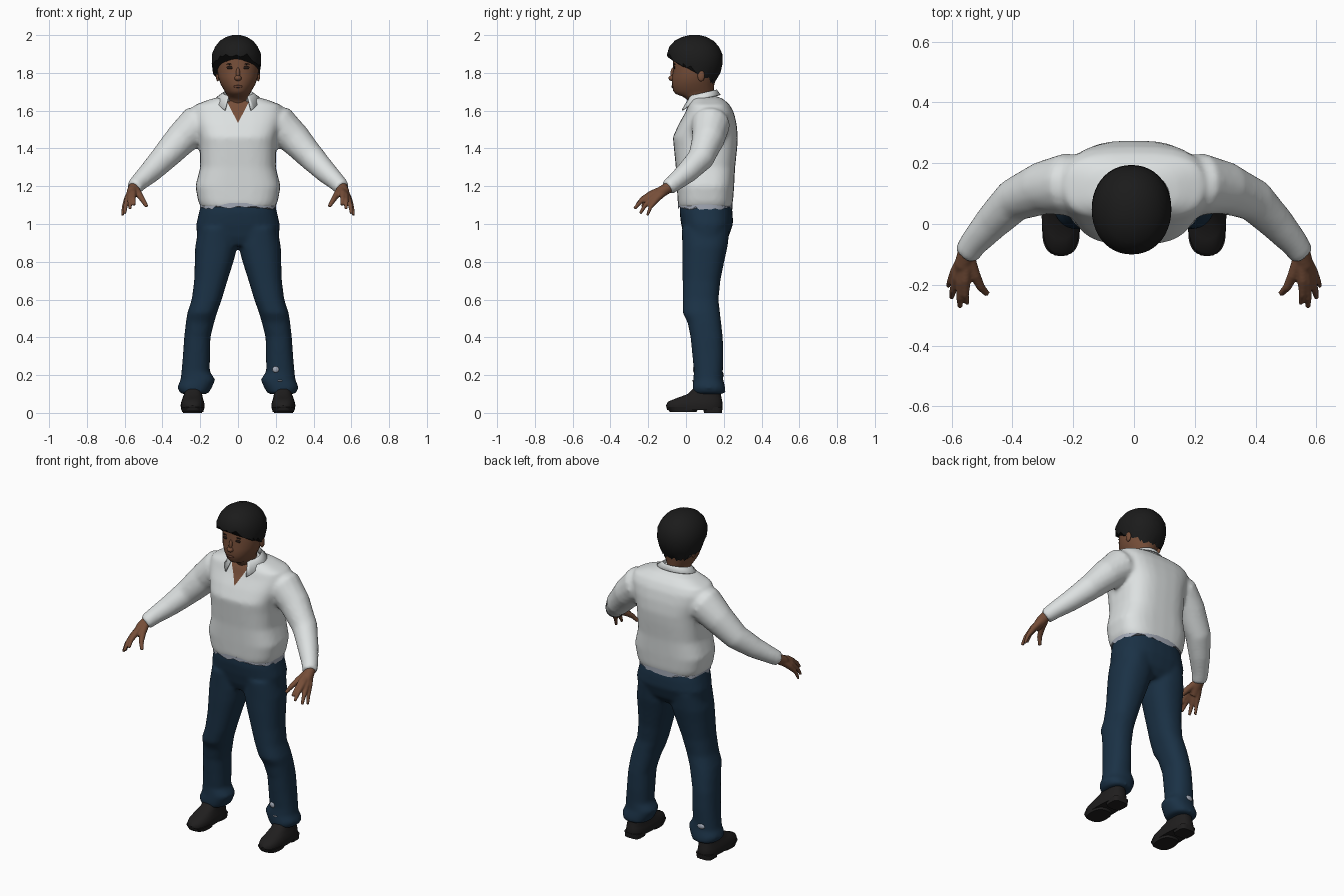
import bpy, bmesh, random
from math import sin, cos, pi, radians
from mathutils import Vector

random.seed(4)
if "Cube" in bpy.data.objects:
    bpy.data.objects.remove(bpy.data.objects["Cube"])


def material(name, *rgb):
    m = bpy.data.materials.new(name)
    m.use_nodes = True
    m.diffuse_color = (*rgb, 1)
    m.node_tree.nodes["Principled BSDF"].inputs["Base Color"].default_value = (*rgb, 1)
    return m


SKIN = material("brown skin", 0.18, 0.076, 0.04)
HAIR = material("black hair", 0.011, 0.011, 0.011)
SHIRT = material("white cloth", 0.72, 0.75, 0.75)
LINING = material("grey lining", 0.36, 0.39, 0.46)
DENIM = material("navy denim", 0.0105, 0.031, 0.06)
SHOE = material("black leather", 0.014, 0.013, 0.013)
EYE = material("dark eye", 0.02, 0.011, 0.008)
LIP = material("lip brown", 0.125, 0.05, 0.03)


def section(z, x0, x1, y0, y1, p=2.0, n=28):
    """Horizontal rounded ring filling the given bounds."""
    def side(c, a, b):
        return (a + b) / 2 + (b - a) / 2 * (abs(c) ** (2 / p)) * (1 if c > 0 else -1)
    return [Vector((side(cos(2 * pi * i / n), x0, x1), side(sin(2 * pi * i / n), y0, y1), z))
            for i in range(n)]


def loft(bm, rings):
    """Closed skin over a list of rings."""
    rows = [[bm.verts.new(p) for p in ring] for ring in rings]
    n = len(rows[0])
    for a, b in zip(rows, rows[1:]):
        for i in range(n):
            bm.faces.new((a[i], a[(i + 1) % n], b[(i + 1) % n], b[i]))
    bm.faces.new(rows[0][::-1])
    bm.faces.new(rows[-1])


def tube(bm, path, radii, n=14):
    """Round limb along a path."""
    pts = [Vector(p) for p in path]
    rings = []
    for i, p in enumerate(pts):
        d = pts[min(i + 1, len(pts) - 1)] - pts[max(i - 1, 0)]
        q = d.to_track_quat("Z", "Y")
        rings.append([p + q @ Vector((cos(2 * pi * k / n), sin(2 * pi * k / n), 0)) * radii[i]
                      for k in range(n)])
    loft(bm, rings)


def finish(bm, name, mat, voxel=0, smooth=0, angle=50):
    """Make an object; optionally fuse its pieces into one skin."""
    bmesh.ops.recalc_face_normals(bm, faces=bm.faces)
    mesh = bpy.data.meshes.new(name)
    bm.to_mesh(mesh)
    bm.free()
    ob = bpy.data.objects.new(name, mesh)
    bpy.context.collection.objects.link(ob)
    bpy.ops.object.select_all(action="DESELECT")
    ob.select_set(True)
    bpy.context.view_layer.objects.active = ob
    if voxel:
        r = ob.modifiers.new("fuse", "REMESH")
        r.mode, r.voxel_size = "VOXEL", voxel
        s = ob.modifiers.new("soften", "SMOOTH")
        s.iterations = smooth
        for m in ("fuse", "soften"):
            bpy.ops.object.modifier_apply(modifier=m)
    ob.data.materials.clear()
    ob.data.materials.append(mat)
    bpy.ops.object.shade_smooth_by_angle(angle=radians(angle))
    return ob


def blob(name, centre, size, mat):
    bm = bmesh.new()
    bmesh.ops.create_uvsphere(bm, u_segments=16, v_segments=10, radius=1)
    for v in bm.verts:
        v.co = Vector(a * b for a, b in zip(v.co, size)) + Vector(centre)
    return finish(bm, name, mat)


# Shirt: torso and both sleeves fused
bm = bmesh.new()
TORSO = [(1.088, -.04, .242, .197), (1.12, -.044, .249, .211), (1.2, -.049, .255, .226),
         (1.3, -.054, .26, .2), (1.4, -.064, .271, .202), (1.46, -.07, .275, .207),
         (1.53, -.038, .268, .228), (1.59, -.004, .254, .242), (1.63, .012, .232, .23),
         (1.66, .032, .2, .15), (1.676, .04, .165, .085)]
loft(bm, [section(z, -w, w, a, b, 2.9) for z, a, b, w in TORSO])
for s in (1, -1):
    tube(bm, [(s * .15, .13, 1.54), (s * .22, .13, 1.525), (s * .3, .118, 1.45), (s * .395, .078, 1.347),
              (s * .465, .007, 1.275), (s * .525, -.06, 1.22), (s * .553, -.1, 1.19)],
         [.09, .104, .088, .072, .06, .048, .043])
shirt = finish(bm, "shirt", SHIRT, .011, 10)

# Open neck: cut the V into the shirt front and colour it as skin
shirt.data.materials.append(SKIN)
bm = bmesh.new()
bm.from_mesh(shirt.data)
V_LOW, V_SLOPE = 1.535, .52
for s in (1, -1):
    faces = [f for f in bm.faces if f.calc_center_median().y < .07 and f.calc_center_median().z > 1.5]
    geom = list({e for f in faces for e in f.edges} | {v for f in faces for v in f.verts}) + faces
    bmesh.ops.bisect_plane(bm, geom=geom, plane_co=(0, 0, V_LOW), plane_no=(1, 0, -s * V_SLOPE))
for f in bm.faces:
    c = f.calc_center_median()
    if c.y < .07 and abs(c.x) < (c.z - V_LOW) * V_SLOPE:
        f.material_index = 1
bm.to_mesh(shirt.data)
bm.free()

# Shirt tail: ragged lining showing under the hem
bm = bmesh.new()
tail = [section(z, -.202, .202, -.042, .246, 2.6, 48) for z in (1.088, 1.11)]
for p in tail[0]:
    p.z += random.uniform(-.014, .008)
loft(bm, tail)
finish(bm, "shirt_tail", LINING)

# Collar: folded strip with pointed tips, open at the front
bm = bmesh.new()
rows = []
STEPS = 28
for i in range(STEPS + 1):
    t = radians(36 + (324 - 36) * i / STEPS)
    back = -cos(t)
    top = 1.694 + .018 * back
    hem = top - .027 - .075 * max(0, -back - .15)
    rows.append([bm.verts.new((r * sin(t), .085 + ry * back, z)) for r, ry, z in
                 ((.072, .07, top - .035), (.08, .078, top),
                  (.118, .134 if back < 0 else .098, hem))])
for a, b in zip(rows, rows[1:]):
    for k in range(2):
        bm.faces.new((a[k], b[k], b[k + 1], a[k + 1]))
collar = finish(bm, "collar", SHIRT)
collar.modifiers.new("thickness", "SOLIDIFY").thickness = .007

# Trousers: hips and both legs fused
bm = bmesh.new()
HIPS = [(.885, .01, .19, .19), (.93, -.01, .225, .218), (1.0, -.026, .249, .221),
        (1.06, -.034, .247, .207), (1.13, -.03, .235, .19)]
loft(bm, [section(z, -w, w, a, b, 2.5) for z, a, b, w in HIPS])
LEG = [(.98, .015, .207, -.022, .232), (.88, .003, .227, -.02, .22), (.8, .024, .229, -.02, .202),
       (.7, .056, .232, -.018, .182), (.6, .086, .245, -.018, .172), (.53, .111, .268, -.018, .18),
       (.48, .126, .276, .008, .186), (.4, .146, .285, .024, .195), (.3, .148, .292, .034, .198),
       (.22, .15, .299, .042, .195), (.175, .12, .304, .038, .197), (.135, .138, .322, .034, .208),
       (.1, .158, .304, .038, .21)]
for s in (1, -1):
    loft(bm, [section(z, *sorted((s * a, s * b)), c, d, 2.3) for z, a, b, c, d in LEG])
finish(bm, "trousers", DENIM, .011, 6)

# Worn patches low on the trouser legs
blob("front_worn_patch", (.2, .045, .23), (.018, .009, .017), LINING)
blob("front_worn_speck", (.222, .038, .17), (.014, .006, .004), LINING)
blob("back_worn_patch", (-.235, .191, .2), (.024, .009, .016), LINING)

# Shoes: upper, front sole and heel
UPPER = [(.016, .18, .3, -.1, .19), (.04, .176, .304, -.106, .194), (.06, .18, .3, -.095, .192),
         (.078, .186, .294, -.05, .188), (.1, .19, .285, .01, .184), (.15, .192, .28, .06, .18)]
for s, side in ((1, "left"), (-1, "right")):
    def part(name, rows, p):
        b = bmesh.new()
        loft(b, [section(z, *sorted((s * x0, s * x1)), y0, y1, p) for z, x0, x1, y0, y1 in rows])
        finish(b, f"{side}_{name}", SHOE, angle=40)
    part("shoe", UPPER, 2.6)
    part("sole", [(0.004, .184, .296, -.085, .055), (.03, .178, .302, -.104, .07)], 2.6)
    part("heel", [(0, .192, .29, .095, .19), (.03, .188, .292, .09, .194)], 3.5)

# Hands: fingers fanning out from the wrist, index side highest, fused at the palm
FINGERS = [((.483, -.23, 1.092), .012), ((.548, -.262, 1.1), .01), ((.572, -.274, 1.08), .01),
           ((.6, -.243, 1.055), .01), ((.612, -.205, 1.045), .009)]
for s, side in ((1, "left"), (-1, "right")):
    bm = bmesh.new()
    wrist = Vector((s * .55, -.092, 1.194))
    tube(bm, [wrist + Vector((-s * .015, .02, .02)), wrist, wrist + Vector((s * .01, -.04, -.025)),
              wrist + Vector((s * .02, -.075, -.058))], [.028, .03, .03, .022])
    for (x, y, z), r in FINGERS:
        tip = Vector((s * x, y, z))
        bend = Vector((s * .006, -.008, .012))
        tube(bm, [wrist, wrist.lerp(tip, .5) + bend, wrist.lerp(tip, .78) + bend, tip],
             [.022, .018, r + .002, r - .002])
    finish(bm, f"{side}_hand", SKIN, .005, 3)

# Head and neck
bm = bmesh.new()
HEAD = [(1.58, .03, .14, .062), (1.65, .018, .145, .064), (1.676, -.02, .145, .06),
        (1.688, -.054, .145, .062), (1.705, -.068, .147, .072), (1.74, -.074, .15, .092),
        (1.78, -.074, .158, .106), (1.82, -.067, .168, .111), (1.87, -.07, .172, .112),
        (1.92, -.06, .165, .098), (1.97, 0, .11, .05)]
loft(bm, [section(z, -w, w, a, b) for z, a, b, w in HEAD])
finish(bm, "head", SKIN, angle=80)

# Nose and mouth
blob("nose", (0, -.073, 1.772), (.019, .02, .015), SKIN)
blob("nose_bridge", (0, -.066, 1.795), (.011, .017, .034), SKIN)
blob("mouth", (0, -.073, 1.728), (.025, .005, .007), LIP)

# Eyes, brows and ears
for s, side in ((1, "left"), (-1, "right")):
    blob(f"{side}_eye", (s * .043, -.061, 1.828), (.018, .004, .008), EYE)
    blob(f"{side}_brow", (s * .045, -.06, 1.846), (.019, .004, .003), EYE)
    blob(f"{side}_ear", (s * .107, .08, 1.785), (.01, .019, .03), SKIN)

# Hair: cap cut on a slant, with a ragged edge
bm = bmesh.new()
CAP = [(1.72, -.06, .125, .08), (1.76, -.08, .158, .105), (1.8, -.09, .182, .122),
       (1.85, -.097, .194, .131), (1.9, -.1, .192, .13), (1.94, -.088, .174, .112),
       (1.97, -.06, .145, .088), (1.99, -.02, .11, .055), (2.0, .02, .07, .02)]
loft(bm, [section(z, -w - .008, w - .008, a, b, 2.1, 44) for z, a, b, w in CAP])
cut = bmesh.ops.bisect_plane(bm, geom=bm.verts[:] + bm.edges[:] + bm.faces[:], plane_co=(0, -.1, 1.9),
                             plane_no=(0, -.15, -.25), clear_outer=True)
rim = [g for g in cut["geom_cut"] if isinstance(g, bmesh.types.BMVert)]
bmesh.ops.holes_fill(bm, edges=[e for e in bm.edges if e.is_boundary])
for v in rim:
    v.co.z += random.uniform(-.018, .012)
finish(bm, "hair", HAIR, angle=45)
